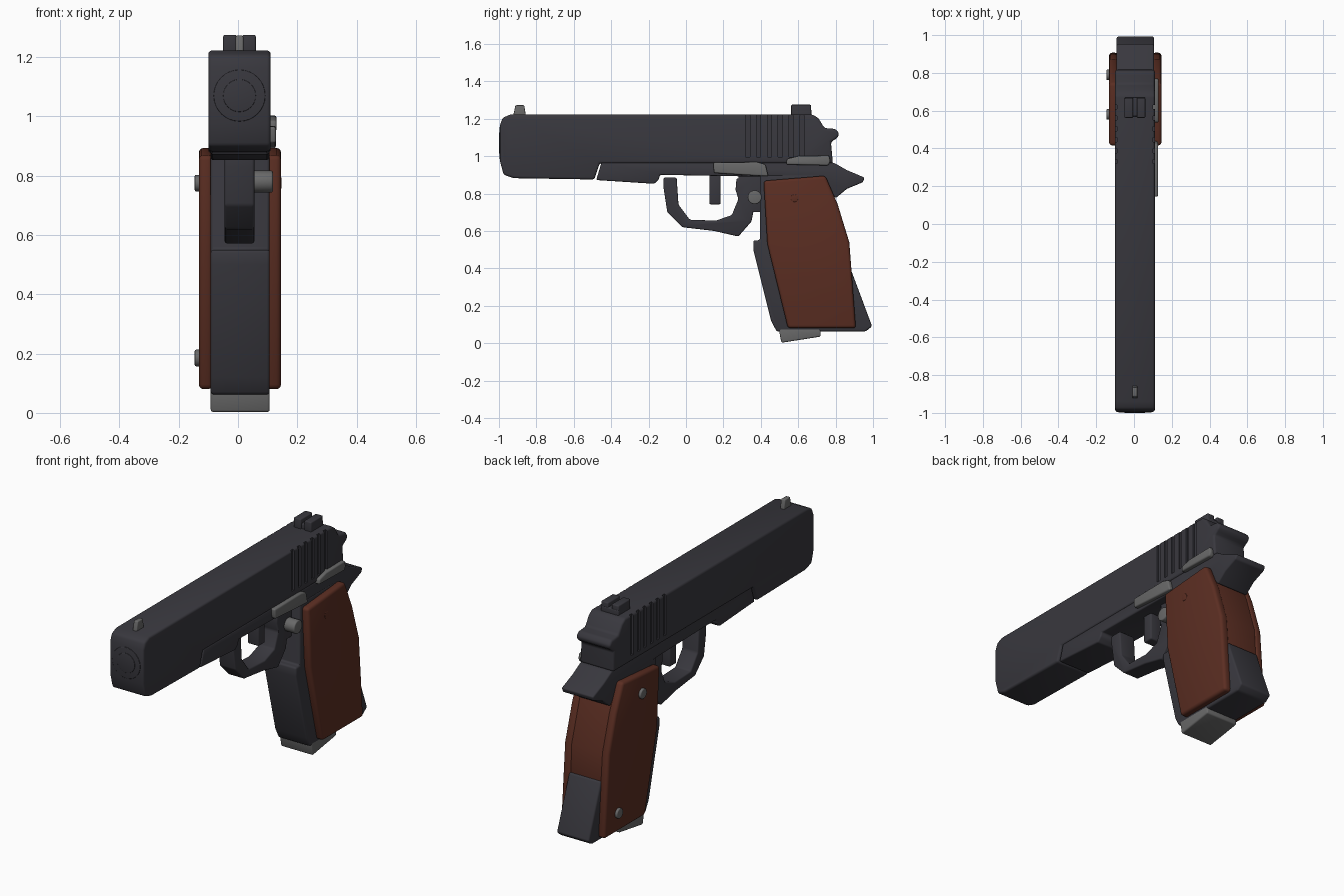
import bpy, bmesh, math
from mathutils import Matrix


def material(name, rgb):
    m = bpy.data.materials.new(name)
    m.diffuse_color = (*rgb, 1)
    return m


DARK = material("dark_steel", (0.040, 0.039, 0.048))
BROWN = material("brown_wood", (0.105, 0.027, 0.016))
GREY = material("grey_steel", (0.14, 0.14, 0.14))


def finish(name, bm, mat, bevel=0.0, cutter=None):
    bmesh.ops.recalc_face_normals(bm, faces=bm.faces)
    me = bpy.data.meshes.new(name)
    bm.to_mesh(me)
    bm.free()
    me.materials.append(mat)
    ob = bpy.data.objects.new(name, me)
    bpy.context.collection.objects.link(ob)
    bpy.ops.object.select_all(action='DESELECT')
    ob.select_set(True)
    bpy.context.view_layer.objects.active = ob
    if bevel:
        b = ob.modifiers.new("bevel", 'BEVEL')
        b.width, b.segments = bevel, 3
        b.limit_method, b.angle_limit = 'ANGLE', math.radians(25)
        bpy.ops.object.modifier_apply(modifier="bevel")
    if cutter:
        c = ob.modifiers.new("cut", 'BOOLEAN')
        c.operation, c.solver, c.object = 'DIFFERENCE', 'EXACT', cutter
        bpy.ops.object.modifier_apply(modifier="cut")
    bpy.ops.object.shade_smooth_by_angle(angle=math.radians(35))
    return ob


def prism(name, pts, x0, x1, mat, bevel=0.008, cutter=None):
    """Side profile of (y, z) points extruded from x0 to x1."""
    bm = bmesh.new()
    f = bm.faces.new([bm.verts.new((x0, y, z)) for y, z in pts])
    g = bmesh.ops.extrude_face_region(bm, geom=[f])
    bmesh.ops.translate(bm, vec=(x1 - x0, 0, 0),
                        verts=[v for v in g["geom"] if isinstance(v, bmesh.types.BMVert)])
    return finish(name, bm, mat, bevel, cutter)


def disc(name, loc, r, depth, axis, mat, bevel=0.004):
    bm = bmesh.new()
    rot = Matrix.Rotation(math.pi / 2, 4, 'Y' if axis == 'x' else 'X')
    bmesh.ops.create_cone(bm, cap_ends=True, segments=32, radius1=r, radius2=r,
                          depth=depth, matrix=Matrix.Translation(loc) @ rot)
    return finish(name, bm, mat, bevel)


def rect(y0, y1, z0, z1):
    return [(y0, z0), (y1, z0), (y1, z1), (y0, z1)]


# Cutter for the slide serrations
bm = bmesh.new()
for y in (0.33, 0.388, 0.446, 0.504, 0.562, 0.62):
    for x in (-0.105, 0.115):
        bmesh.ops.create_cube(bm, size=1, matrix=Matrix.Translation((x, y, 1.12))
                              @ Matrix.Diagonal((0.03, 0.022, 0.25, 1)))
grooves = finish("serration_cutter", bm, DARK)
grooves.hide_render = True
grooves.hide_viewport = False

# Slide with deep nose and stepped tail
prism("slide", [(-0.995, 0.975), (-0.975, 0.90), (-0.92, 0.882), (-0.49, 0.875),
                (-0.462, 0.962), (0.785, 0.962), (0.775, 1.075), (0.81, 1.098),
                (0.82, 1.12), (0.80, 1.145), (0.74, 1.15), (0.71, 1.20),
                (0.68, 1.222), (-0.94, 1.222), (-0.98, 1.205), (-0.995, 1.165)],
      -0.10, 0.11, DARK, 0.016, grooves)
bpy.data.objects.remove(grooves)

# Muzzle bushing and barrel face
disc("muzzle_bushing", (0.005, -0.985, 1.07), 0.087, 0.026, 'y', DARK, 0.003)
disc("barrel_face", (0.005, -0.985, 1.07), 0.055, 0.030, 'y', DARK, 0.002)

# Frame with dust cover and beavertail
prism("frame", [(-0.452, 0.965), (-0.48, 0.872), (-0.17, 0.852), (-0.145, 0.875),
                (-0.14, 0.90), (0.40, 0.89), (0.72, 0.86), (0.80, 0.775),
                (0.86, 0.825), (0.945, 0.86), (0.955, 0.885), (0.86, 0.925), (0.79, 0.965)],
      -0.092, 0.105, DARK, 0.008)

# Grip core, front strap and mainspring housing
prism("grip_core", [(0.395, 0.90), (0.395, 0.55), (0.36, 0.55), (0.36, 0.50), (0.455, 0.12),
                    (0.485, 0.062), (0.96, 0.062), (0.995, 0.09), (0.885, 0.385),
                    (0.70, 0.385), (0.70, 0.90)], -0.092, 0.107, DARK, 0.01)
prism("backstrap", [(0.68, 0.88), (0.75, 0.88), (0.805, 0.745), (0.868, 0.54),
                    (0.88, 0.36), (0.68, 0.36)], -0.091, 0.106, BROWN, 0.004)

# Wooden grip panels
panel = [(0.415, 0.868), (0.745, 0.895), (0.81, 0.745), (0.873, 0.54), (0.885, 0.385),
         (0.908, 0.08), (0.545, 0.08), (0.435, 0.53)]
prism("grip_panel_left", panel, -0.132, -0.085, BROWN, 0.016)
prism("grip_panel_right", panel, 0.095, 0.145, BROWN, 0.016)

# Grip screws
for n, (y, z) in enumerate(((0.58, 0.775), (0.79, 0.185))):
    disc(f"grip_screw_{n + 1}", (-0.135, y, z), 0.028, 0.022, 'x', GREY, 0.005)
disc("right_grip_screw", (0.14, 0.58, 0.775), 0.02, 0.012, 'x', BROWN, 0.002)

# Magazine floor plate
prism("magazine_base", [(0.495, 0.08), (0.51, 0.002), (0.72, 0.035), (0.72, 0.08)],
      -0.092, 0.107, GREY, 0.008)

# Trigger guard and trigger
prism("trigger_guard", [(-0.12, 0.885), (-0.12, 0.83), (-0.10, 0.70), (-0.02, 0.62),
                        (0.15, 0.60), (0.28, 0.57), (0.35, 0.65), (0.37, 0.75), (0.37, 0.88),
                        (0.27, 0.88), (0.265, 0.82), (0.28, 0.77), (0.245, 0.685),
                        (0.16, 0.655), (0.02, 0.66), (-0.04, 0.74), (-0.05, 0.885)],
      -0.045, 0.055, DARK, 0.008)
prism("guard_root", rect(0.28, 0.41, 0.70, 0.90), -0.045, 0.055, DARK, 0.004)
prism("trigger", rect(0.125, 0.185, 0.742, 0.91), -0.03, 0.04, DARK, 0.008)

# Right side controls
prism("slide_stop", [(0.145, 0.965), (0.15, 0.91), (0.30, 0.90), (0.44, 0.892),
                     (0.425, 0.955), (0.38, 0.968)], 0.095, 0.128, GREY, 0.008)
prism("safety_lever", [(0.535, 0.955), (0.76, 0.95), (0.772, 0.97), (0.765, 1.003),
                       (0.60, 1.0), (0.54, 0.985)], 0.095, 0.13, GREY, 0.008)
disc("magazine_button", (0.08, 0.367, 0.78), 0.037, 0.075, 'x', GREY, 0.006)

# Sights
prism("front_sight", [(-0.925, 1.21), (-0.855, 1.21), (-0.865, 1.272), (-0.912, 1.272)],
      -0.008, 0.018, GREY, 0.005)
prism("rear_sight_base", rect(0.57, 0.67, 1.20, 1.25), -0.05, 0.06, DARK, 0.006)
for n, x in (("left", -0.05), ("right", 0.015)):
    prism(f"rear_sight_{n}", rect(0.562, 0.668, 1.21, 1.275), x, x + 0.045, DARK, 0.006)
